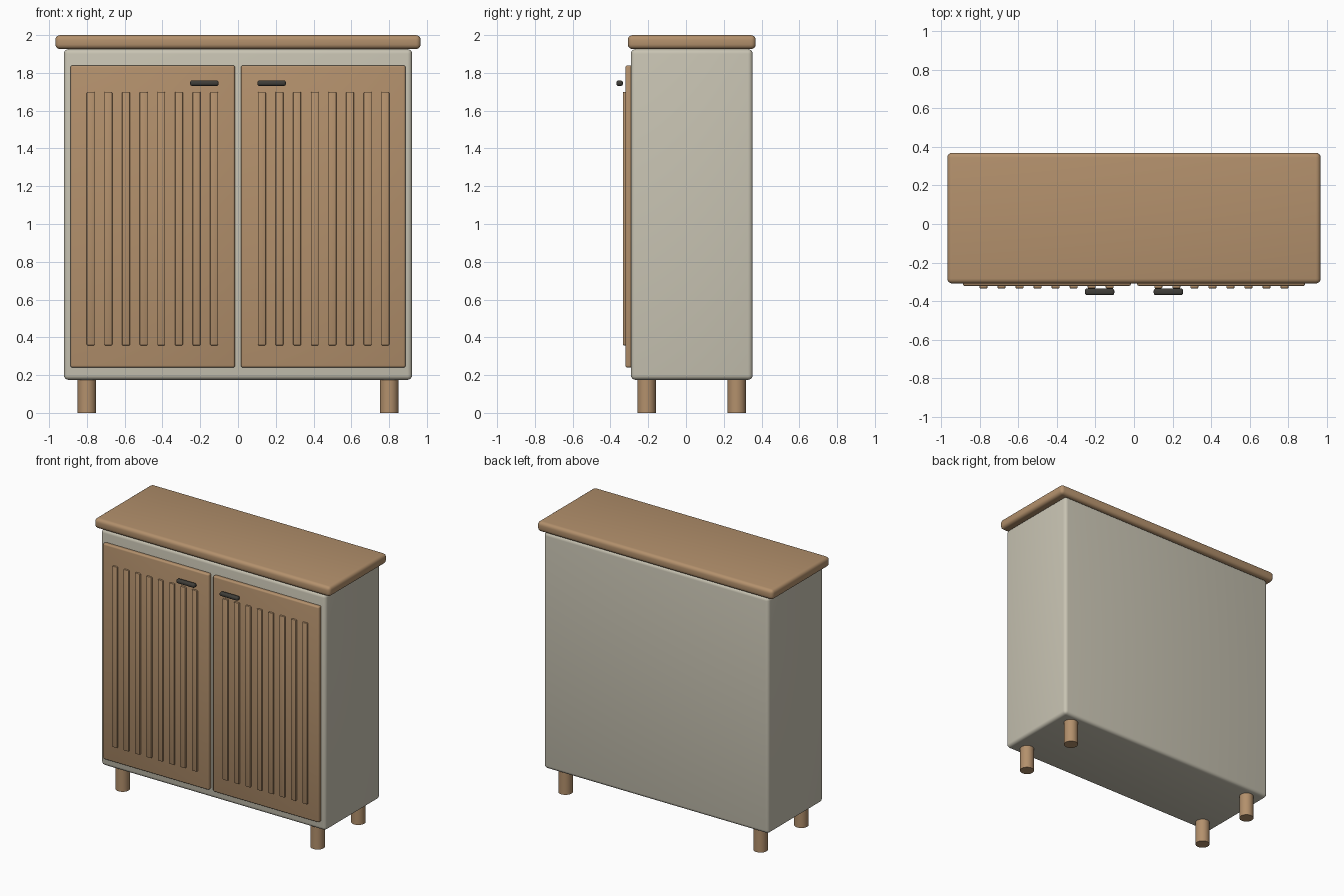
import bpy
import math

cube = bpy.data.objects.get("Cube")
if cube:
    bpy.data.objects.remove(cube, do_unlink=True)


def make_material(name, rgb):
    mat = bpy.data.materials.new(name)
    mat.use_nodes = True
    mat.diffuse_color = (*rgb, 1)
    mat.node_tree.nodes["Principled BSDF"].inputs["Base Color"].default_value = (*rgb, 1)
    return mat


wood = make_material("warm wood", (0.45, 0.28, 0.15))
paint = make_material("cream paint", (0.58, 0.55, 0.45))
metal = make_material("dark metal", (0.05, 0.047, 0.04))


def finish(obj, name, mat):
    obj.name = name
    obj.data.materials.append(mat)
    bpy.ops.object.shade_smooth_by_angle(angle=math.radians(35))
    return obj


def rounded_box(name, mat, x, y, z, radius, segments=4):
    """Box spanning the (low, high) pairs, with rounded edges."""
    spans = (x, y, z)
    bpy.ops.mesh.primitive_cube_add(size=1, location=[(a + b) / 2 for a, b in spans])
    obj = bpy.context.object
    obj.scale = [b - a for a, b in spans]
    bpy.ops.object.transform_apply(location=False, rotation=False, scale=True)
    bevel = obj.modifiers.new("rounded edges", "BEVEL")
    bevel.width = radius
    bevel.segments = segments
    bpy.ops.object.modifier_apply(modifier=bevel.name)
    return finish(obj, name, mat)


def side_span(side, inner, outer):
    return tuple(sorted((side * inner, side * outer)))


# Carcass and worktop
rounded_box("cabinet_body", paint, (-0.922, 0.922), (-0.292, 0.353), (0.175, 1.926), 0.025)
rounded_box("worktop", wood, (-0.967, 0.967), (-0.308, 0.369), (1.926, 2.0), 0.025)

for label, side in (("left", 1), ("right", -1)):
    # Door panel
    rounded_box(f"{label}_door", wood, side_span(side, 0.016, 0.887),
                (-0.321, -0.285), (0.24, 1.84), 0.011, 3)

    # Vertical slats
    for i in range(8):
        centre = 0.126 + i * 0.0934
        rounded_box(f"{label}_door_slat_{i + 1}", wood,
                    side_span(side, centre - 0.021, centre + 0.021),
                    (-0.334, -0.313), (0.357, 1.70), 0.006, 2)

    # Handle bar
    rounded_box(f"{label}_handle", metal, side_span(side, 0.102, 0.254),
                (-0.369, -0.334), (1.731, 1.76), 0.012)

    # Round legs
    for place, y in (("front", -0.209), ("back", 0.268)):
        bpy.ops.mesh.primitive_cylinder_add(vertices=32, radius=0.049, depth=0.185,
                                            location=(side * 0.8, y, 0.0925))
        finish(bpy.context.object, f"{place}_{label}_leg", wood)
